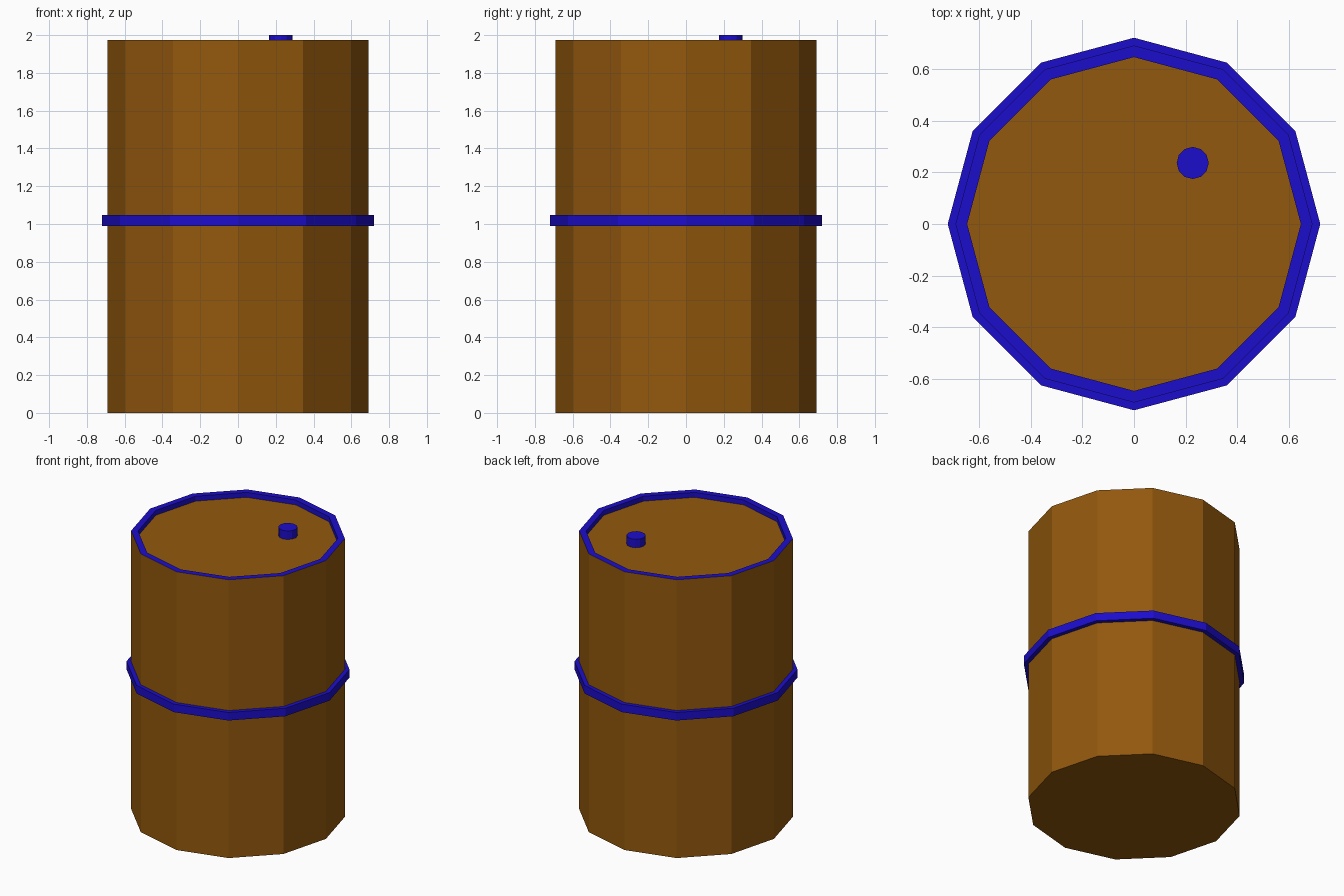
import bpy, bmesh
from math import cos, sin, tau

if "Cube" in bpy.data.objects:
    bpy.data.objects.remove(bpy.data.objects["Cube"])

SIDES = 12


def material(name, color):
    m = bpy.data.materials.new(name)
    m.diffuse_color = color
    m.use_nodes = True
    m.node_tree.nodes["Principled BSDF"].inputs["Base Color"].default_value = m.diffuse_color
    return m


brown = material("brown_paint", (0.29, 0.098, 0.004, 1))
blue = material("blue_paint", (0.012, 0.004, 0.60, 1))


def lathe(name, profile, mats, center=(0, 0), closed=False, caps=(), mat_ids=None):
    """Sweep an (r, z) profile round a 12-sided path; caps lists profile ends to fill."""
    bm = bmesh.new()
    rings = [[bm.verts.new((r * cos(tau * i / SIDES), r * sin(tau * i / SIDES), z))
              for i in range(SIDES)] for r, z in profile]
    pairs = list(zip(rings, rings[1:]))
    if closed:
        pairs.append((rings[-1], rings[0]))
    for k, (a, b) in enumerate(pairs):
        for i in range(SIDES):
            j = (i + 1) % SIDES
            f = bm.faces.new((a[i], a[j], b[j], b[i]))
            f.material_index = mat_ids[k] if mat_ids else 0
    for end in caps:
        bm.faces.new(rings[end])
    bmesh.ops.recalc_face_normals(bm, faces=bm.faces)
    me = bpy.data.meshes.new(name)
    bm.to_mesh(me)
    bm.free()
    for m in mats:
        me.materials.append(m)
    ob = bpy.data.objects.new(name, me)
    ob.location = (*center, 0)
    bpy.context.collection.objects.link(ob)
    return ob


# Drum: brown wall, blue rim top and inner lip, recessed brown lid
lathe("drum_body", [(0.69, 0), (0.69, 1.975), (0.645, 1.975), (0.645, 1.94)],
      [brown, blue], caps=(0, -1), mat_ids=[0, 1, 1])

# Raised hoop round the middle
lathe("middle_hoop", [(0.69, 0.99), (0.72, 0.99), (0.72, 1.047), (0.69, 1.047)],
      [blue], closed=True)

# Filler cap on the lid
lathe("filler_cap", [(0.062, 1.94), (0.062, 2.0)], [blue],
      center=(0.227, 0.236), caps=(0, -1))
